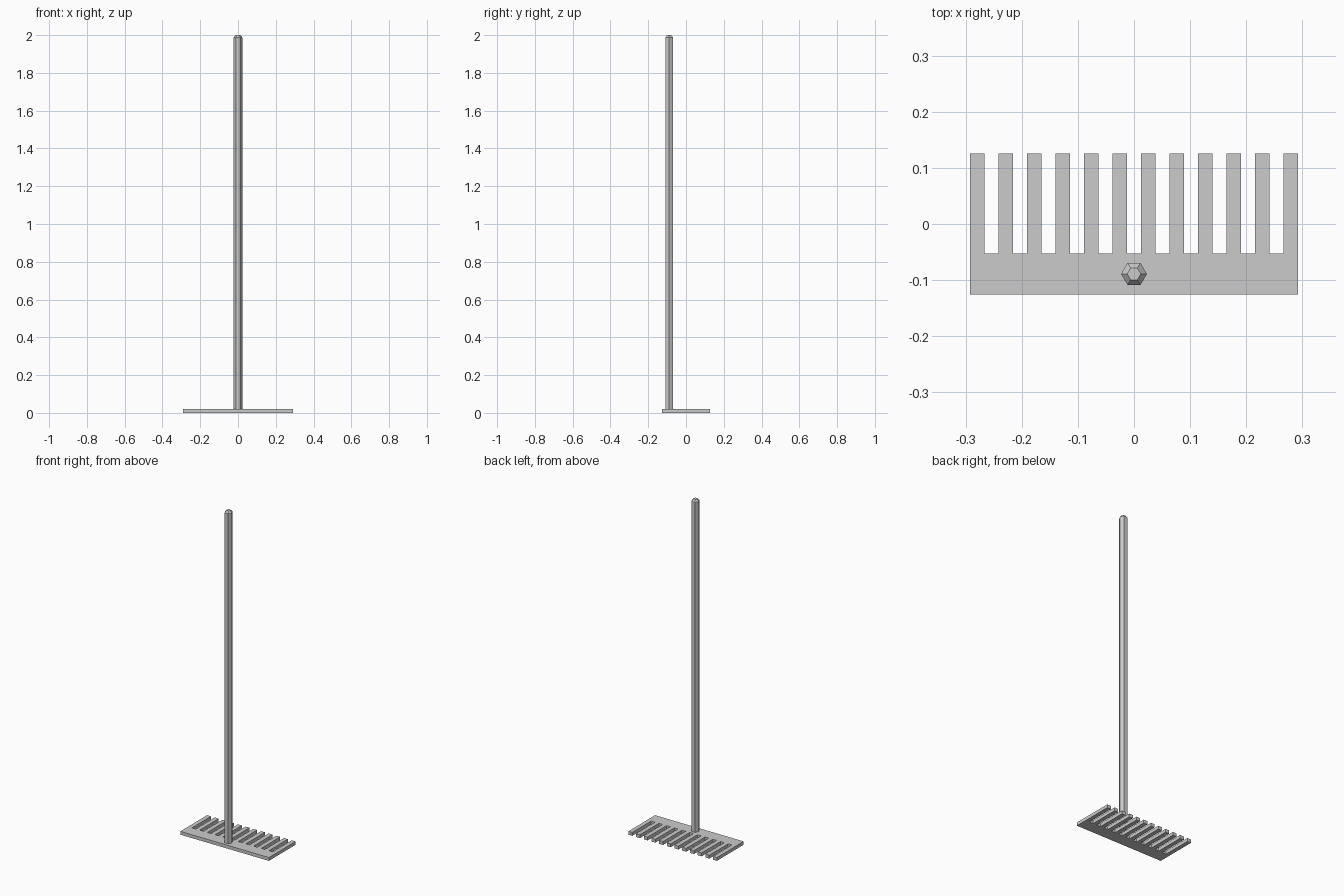
import bpy, bmesh, math

if "Cube" in bpy.data.objects:
    bpy.data.objects.remove(bpy.data.objects["Cube"])

UNIT = 0.584 / 23      # tine width and gap width
X0 = -0.292
Y_BACK, Y_BAR, Y_TIP = -0.126, -0.053, 0.126
THICK = 0.02


def make_object(name, bm):
    bmesh.ops.recalc_face_normals(bm, faces=bm.faces)
    mesh = bpy.data.meshes.new(name)
    bm.to_mesh(mesh)
    bm.free()
    obj = bpy.data.objects.new(name, mesh)
    bpy.context.collection.objects.link(obj)
    return obj


# Rake head: comb outline extruded upward
outline = [(X0, Y_BACK)]
for i in range(12):
    left = X0 + 2 * i * UNIT
    right = left + UNIT
    if i:
        outline.append((left, Y_BAR))
    outline += [(left, Y_TIP), (right, Y_TIP)]
    if i < 11:
        outline.append((right, Y_BAR))
outline.append((-X0, Y_BACK))

bm = bmesh.new()
face = bm.faces.new([bm.verts.new((x, y, 0)) for x, y in outline])
ext = bmesh.ops.extrude_face_region(bm, geom=[face], use_keep_orig=True)
top = [v for v in ext["geom"] if isinstance(v, bmesh.types.BMVert)]
bmesh.ops.translate(bm, verts=top, vec=(0, 0, THICK))
make_object("rake_head", bm)

# Handle: six-sided pole with a chamfered top
bm = bmesh.new()
rings = []
for radius, z in [(0.023, THICK - 0.002), (0.023, 1.988), (0.012, 2.0)]:
    rings.append([bm.verts.new((radius * math.cos(k * math.pi / 3),
                                radius * math.sin(k * math.pi / 3), z))
                  for k in range(6)])
for low, high in zip(rings, rings[1:]):
    for k in range(6):
        n = (k + 1) % 6
        bm.faces.new((low[k], low[n], high[n], high[k]))
bm.faces.new(rings[0])
bm.faces.new(rings[-1])
handle = make_object("handle", bm)
handle.location = (0, -0.089, 0)
